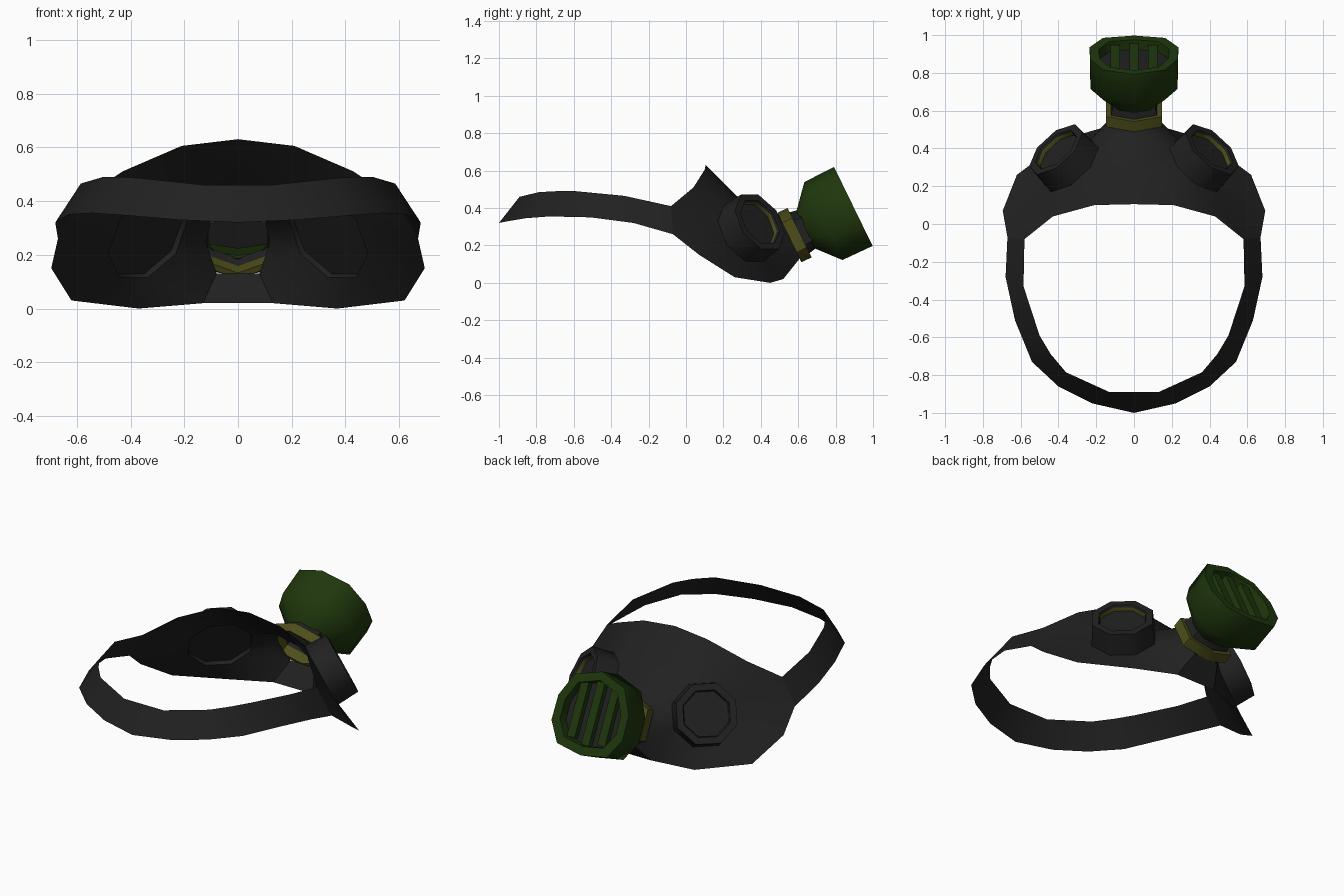
import bpy, bmesh, math
from mathutils import Vector

cube = bpy.data.objects.get("Cube")
if cube:
    bpy.data.objects.remove(cube, do_unlink=True)


def material(name, rgb):
    m = bpy.data.materials.new(name)
    m.use_nodes = True
    m.diffuse_color = (*rgb, 1)
    m.node_tree.nodes["Principled BSDF"].inputs["Base Color"].default_value = (*rgb, 1)
    return m


RUBBER, GREEN, OLIVE = range(3)
MATS = [material("dark rubber", (.015, .015, .015)),
        material("canister green", (.014, .039, .004)),
        material("olive yellow", (.076, .076, .011))]


def finish(name, bm, mirror=False):
    bmesh.ops.recalc_face_normals(bm, faces=bm.faces)
    mesh = bpy.data.meshes.new(name)
    bm.to_mesh(mesh)
    bm.free()
    for m in MATS:
        mesh.materials.append(m)
    mesh.shade_smooth()
    mesh.set_sharp_from_angle(angle=math.radians(52))
    ob = bpy.data.objects.new(name, mesh)
    bpy.context.collection.objects.link(ob)
    if mirror:
        ob.modifiers.new("mirror", 'MIRROR').use_clip = True
    return ob


# Cross-sections, listed around the axis
def symmetric(half):
    return [(0, 1), *half, (0, -1), *[(-x, y) for x, y in reversed(half)]]


turns = [math.pi / 8 + k * math.tau / 8 for k in range(8)]
OCTAGON = [(math.cos(a), math.sin(a)) for a in turns]
HEXAGON = symmetric([(1, .6), (1, -.6)])
CANISTER = symmetric([(.7, .77), (.99, .2), (1, -.4), (.7, -.88)])


def axes(direction):
    n = Vector(direction).normalized()
    u = Vector((0, 0, 1)).cross(n).normalized()
    return n, u, n.cross(u)


def ring_points(origin, frame, t, r, shape):
    n, u, v = frame
    return [origin + n * t + (u * x + v * y) * r for x, y in shape]


def lathe(name, origin, frame, profile, shape, mirror=False):
    """Part swept along an axis; profile rows are (distance, radius, material)."""
    bm = bmesh.new()
    last = None
    for t, r, mat in profile:
        if r:
            ring = [bm.verts.new(p) for p in ring_points(origin, frame, t, r, shape)]
            if last:
                for k in range(len(ring)):
                    j = (k + 1) % len(ring)
                    bm.faces.new((last[k], last[j], ring[j], ring[k])).material_index = mat
            last = ring
        else:
            bm.faces.new(last).material_index = mat
    return finish(name, bm, mirror)


# Head strap: one tilted band between its lower and upper edges
lower = [(0, -1, .32), (.22, -.95, .33), (.4, -.86, .345), (.54, -.73, .355),
         (.63, -.51, .35), (.68, -.28, .32), (.67, -.07, .26)]
upper = [(0, -.89, .46), (.13, -.89, .46), (.36, -.785, .485), (.44, -.69, .49),
         (.5, -.59, .49), (.585, -.33, .465), (.58, -.08, .41)]
bm = bmesh.new()
lo, up = ([bm.verts.new(p) for p in edge] for edge in (lower, upper))
for k in range(len(lo) - 1):
    bm.faces.new((lo[k], lo[k + 1], up[k + 1], up[k]))
finish("head_strap", bm, True)

# Face piece: half outline joined to the octagonal eye opening
eye_frame = axes((.6, .65, .45))
eye_base = Vector((.335, .31, .267))
chin, port_low = (.13, .52, .02), (.08, .608, .13)
outline = [(0, .105, .63), (.21, .1, .605), (.43, .04, .51), (.58, -.08, .41),
           (.67, -.07, .26), (.695, .07, .15), (.62, .26, .03), (.37, .45, 0),
           chin, port_low, (.12, .55, .25), (.1, .51, .33),
           (0, .5, .365), (0, .27, .465)]


def eye_angle(vert):
    rel = vert.co - eye_base
    return math.atan2(rel.dot(eye_frame[2]), rel.dot(eye_frame[1])) % math.tau


bm = bmesh.new()
rim = [bm.verts.new(p) for p in outline]
hole = [bm.verts.new(p) for p in ring_points(eye_base, eye_frame, 0, .185, OCTAGON)]
rim.sort(key=eye_angle)
hole.sort(key=eye_angle)
i = j = 0
while i < len(rim) or j < len(hole):
    a, b = rim[i % len(rim)], hole[j % len(hole)]
    next_a, next_b = rim[(i + 1) % len(rim)], hole[(j + 1) % len(hole)]
    turn_a = eye_angle(next_a) + math.tau * ((i + 1) // len(rim))
    turn_b = eye_angle(next_b) + math.tau * ((j + 1) // len(hole))
    if j == len(hole) or (i < len(rim) and turn_a <= turn_b):
        bm.faces.new((a, next_a, b))
        i += 1
    else:
        bm.faces.new((a, next_b, b))
        j += 1
finish("face_piece", bm, True)

# Flat chin panel below the filter port
bm = bmesh.new()
corners = [chin, port_low, (0, *port_low[1:]), (0, *chin[1:])]
bm.faces.new([bm.verts.new(p) for p in corners])
finish("chin_panel", bm, True)

# Eyepieces: tube with a coloured inner band and a lens, closed at the back
lathe("eyepieces", eye_base, eye_frame,
      [(0, .185, RUBBER), (.13, .177, RUBBER), (.13, .138, RUBBER),
       (.117, .132, RUBBER), (.093, .132, OLIVE), (.093, 0, RUBBER)], OCTAGON, True)
lathe("inner_lenses", eye_base, eye_frame,
      [(.025, .183, RUBBER), (.025, 0, RUBBER)], OCTAGON, True)

# Filter on its upward tilted axis
tilt = math.radians(26)
port = Vector((0, .58, .255))
port_frame = axes((0, math.cos(tilt), math.sin(tilt)))
lathe("port_ring", port, port_frame,
      [(-.03, .122, OLIVE), (-.03, .147, OLIVE), (.03, .147, OLIVE),
       (.03, .122, OLIVE), (-.03, .122, OLIVE)], HEXAGON)
lathe("filter_neck", port, port_frame,
      [(.02, .124, RUBBER), (.075, .112, RUBBER)], HEXAGON)
lathe("filter_canister", port, port_frame,
      [(.065, .11, GREEN), (.172, .232, GREEN), (.35, .235, GREEN),
       (.35, .185, GREEN), (.295, .18, GREEN), (.295, 0, RUBBER)], CANISTER)

# Grille bars across the filter mouth
n, u, v = port_frame
bm = bmesh.new()
for x, half in ((-.1, .155), (0, .178), (.1, .155)):
    center = port + n * .315 + u * x
    for vert in bmesh.ops.create_cube(bm, size=1)["verts"]:
        c = vert.co.copy()
        vert.co = center + u * c.x * .05 + v * c.y * 2 * half + n * c.z * .035
for f in bm.faces:
    f.material_index = GREEN
finish("grille_bars", bm)
